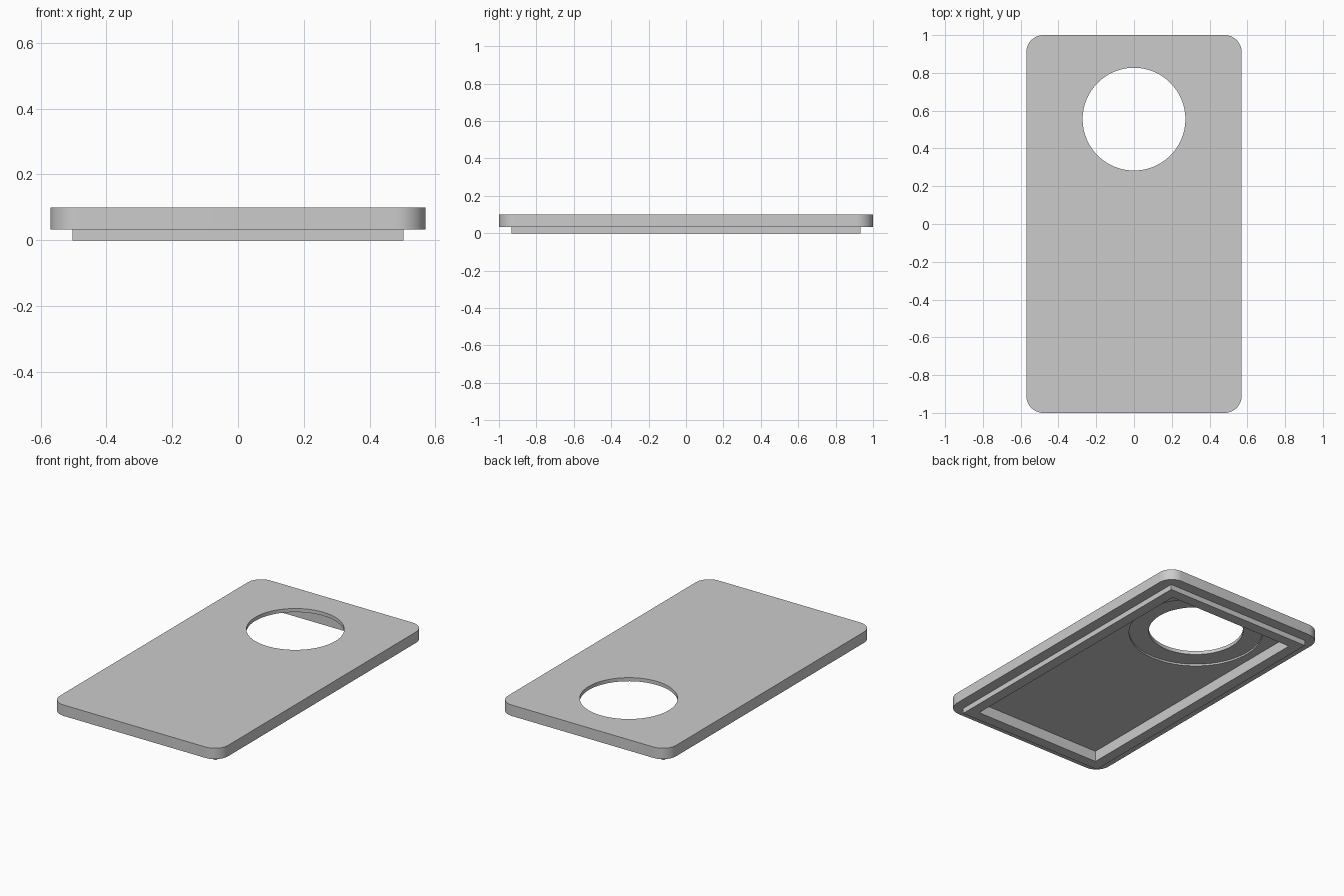
import bpy
import bmesh
from math import cos, sin, pi, radians

cube = bpy.data.objects.get("Cube")
if cube:
    bpy.data.objects.remove(cube, do_unlink=True)

grey = bpy.data.materials.new("light grey")
grey.use_nodes = True
grey.diffuse_color = (0.6, 0.6, 0.6, 1)
grey.node_tree.nodes["Principled BSDF"].inputs["Base Color"].default_value = (0.6, 0.6, 0.6, 1)

HALF_X, HALF_Y = 0.57, 1.0        # outer plate
LIP_X, LIP_Y = 0.503, 0.933       # outside of the lip underneath
POCKET_X, POCKET_Y = 0.437, 0.867 # inside of the lip
STEP, FLOOR, TOP = 0.033, 0.067, 0.1
HOLE_Y = 0.555


def arc(cx, cy, r, start, end, steps):
    angles = [start + (end - start) * i / steps for i in range(steps + 1)]
    return [(cx + r * cos(a), cy + r * sin(a)) for a in angles]


def rectangle(hx, hy, r=0.0):
    """Rectangle outline, with rounded corners when r is given."""
    points = []
    for k, (sx, sy) in enumerate([(1, 1), (-1, 1), (-1, -1), (1, -1)]):
        cx, cy = sx * (hx - r), sy * (hy - r)
        if r:
            points += arc(cx, cy, r, k * pi / 2, (k + 1) * pi / 2, 12)
        else:
            points.append((cx, cy))
    return points


def circle(r):
    return arc(0, HOLE_Y, r, 0, 2 * pi, 96)[:-1]


def prism(name, outline, z0, z1):
    """Extrude an outline between two heights."""
    bm = bmesh.new()
    face = bm.faces.new([bm.verts.new((x, y, z0)) for x, y in outline])
    raised = bmesh.ops.extrude_face_region(bm, geom=[face])["geom"]
    verts = [g for g in raised if isinstance(g, bmesh.types.BMVert)]
    bmesh.ops.translate(bm, verts=verts, vec=(0, 0, z1 - z0))
    bmesh.ops.recalc_face_normals(bm, faces=bm.faces[:])
    mesh = bpy.data.meshes.new(name)
    bm.to_mesh(mesh)
    bm.free()
    mesh.materials.append(grey)
    obj = bpy.data.objects.new(name, mesh)
    bpy.context.collection.objects.link(obj)
    return obj


def combine(target, other, operation):
    """Apply a boolean and remove the helper."""
    mod = target.modifiers.new("boolean", "BOOLEAN")
    mod.operation = operation
    mod.solver = "EXACT"
    mod.object = other
    bpy.context.view_layer.objects.active = target
    bpy.ops.object.modifier_apply(modifier=mod.name)
    bpy.data.objects.remove(other, do_unlink=True)


# Rounded plate with a square-cornered lip underneath
cover = prism("cover_plate", rectangle(HALF_X, HALF_Y, 0.09), STEP, TOP)
combine(cover, prism("lip", rectangle(LIP_X, LIP_Y), 0, STEP + 0.01), "UNION")

# Hollow inside the lip
combine(cover, prism("pocket", rectangle(POCKET_X, POCKET_Y), -0.1, FLOOR), "DIFFERENCE")

# Shallow ring recess around the hole, stopped by the lip
ring = [(x, y) for x, y in circle(0.385) if y < POCKET_Y - 0.001]
combine(cover, prism("ring_recess", ring, FLOOR - 0.02, FLOOR + 0.011), "DIFFERENCE")

# Round through hole
combine(cover, prism("round_hole", circle(0.272), -0.1, 0.2), "DIFFERENCE")

# Smooth round walls, sharp edges
bpy.ops.object.select_all(action="DESELECT")
cover.select_set(True)
bpy.context.view_layer.objects.active = cover
bpy.ops.object.shade_smooth_by_angle(angle=radians(30))
